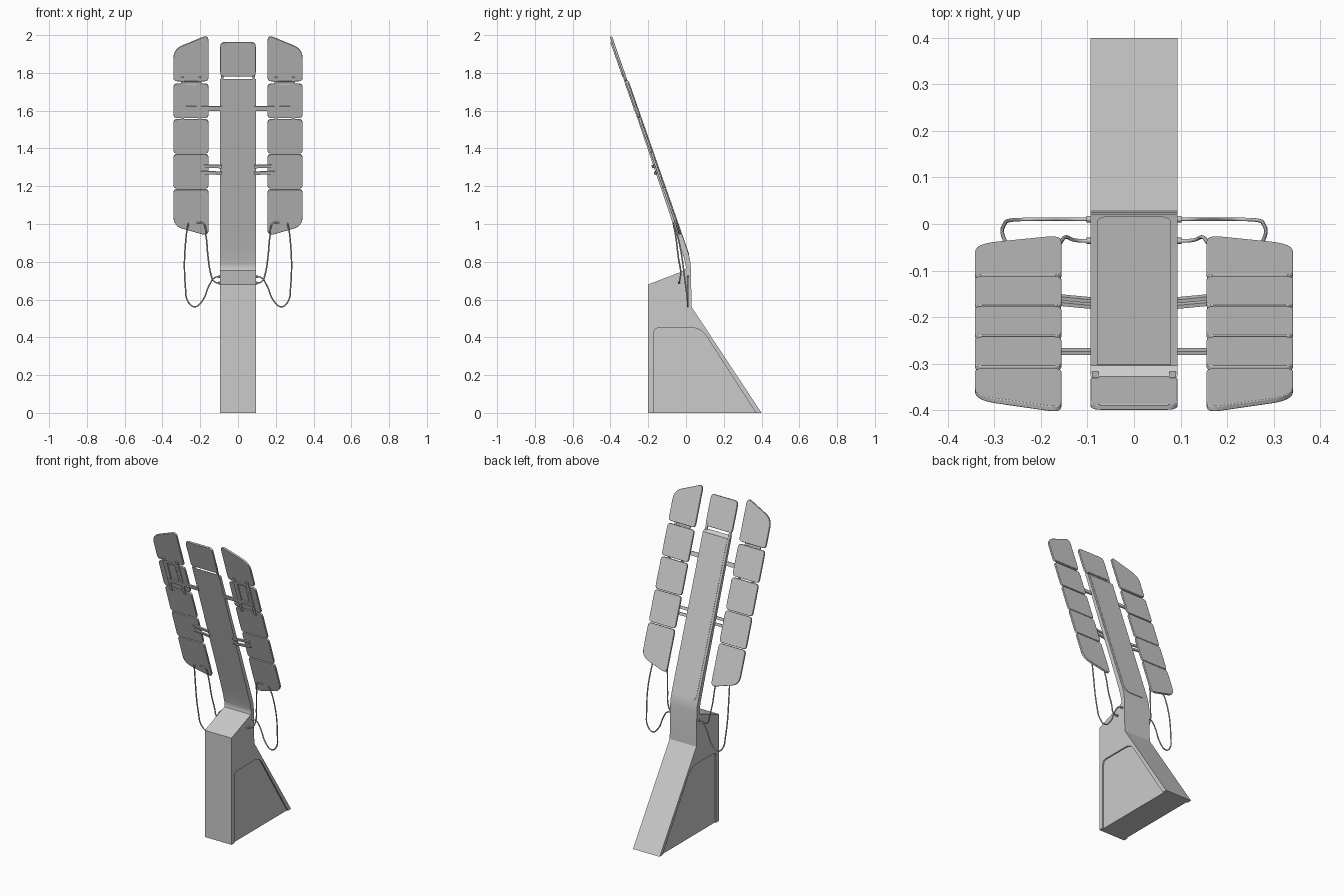
import bpy, bmesh, math
from mathutils import Vector

if "Cube" in bpy.data.objects:
    bpy.data.objects.remove(bpy.data.objects["Cube"])


def rounded(corners, segs=6):
    """Corners are (a, b, radius); returns an outline with filleted corners."""
    out = []
    n = len(corners)
    for i, (a, b, r) in enumerate(corners):
        p = Vector((a, b))
        if r == 0:
            out.append(p)
            continue
        u = (Vector(corners[i - 1][:2]) - p).normalized()
        v = (Vector(corners[(i + 1) % n][:2]) - p).normalized()
        s, e = p + u * r, p + v * r
        for k in range(segs + 1):
            t = k / segs
            out.append(s * (1 - t) ** 2 + p * 2 * t * (1 - t) + e * t * t)
    return out


def tilted(x, z, d):
    """Point on the leaning panel plane, d = distance behind it."""
    return (x, 0.298 - 0.349 * z + 0.944 * d, z + 0.33 * d)


def sideways(y, z, x):
    return (x, y, z)


def prism(name, outline, lo, hi, place, mirror=False, bevel=0.0):
    bm = bmesh.new()
    a = [bm.verts.new(place(p[0], p[1], lo)) for p in outline]
    b = [bm.verts.new(place(p[0], p[1], hi)) for p in outline]
    bm.faces.new(a)
    bm.faces.new(b[::-1])
    n = len(a)
    for i in range(n):
        j = (i + 1) % n
        bm.faces.new((a[i], b[i], b[j], a[j]))
    bmesh.ops.recalc_face_normals(bm, faces=bm.faces)
    me = bpy.data.meshes.new(name)
    bm.to_mesh(me)
    bm.free()
    ob = bpy.data.objects.new(name, me)
    bpy.context.collection.objects.link(ob)
    bpy.ops.object.select_all(action='DESELECT')
    ob.select_set(True)
    bpy.context.view_layer.objects.active = ob
    bpy.ops.object.shade_smooth_by_angle(angle=math.radians(30))
    if bevel:
        m = ob.modifiers.new("edge", 'BEVEL')
        m.width, m.segments, m.limit_method = bevel, 2, 'ANGLE'
        m.angle_limit = math.radians(50)
    if mirror:
        ob.modifiers.new("mirror", 'MIRROR')
    return ob


def bar(name, x0, x1, z0, z1, lo, hi, mirror=True):
    return prism(name, [(x0, z0), (x1, z0), (x1, z1), (x0, z1)], lo, hi, tilted, mirror)


def cable(name, pts):
    cu = bpy.data.curves.new(name, 'CURVE')
    cu.dimensions = '3D'
    cu.bevel_depth, cu.bevel_resolution, cu.resolution_u = 0.004, 2, 8
    cu.use_fill_caps = True
    sp = cu.splines.new('BEZIER')
    sp.bezier_points.add(len(pts) - 1)
    for bp, p in zip(sp.bezier_points, pts):
        bp.co = p
        bp.handle_left_type = bp.handle_right_type = 'AUTO'
    ob = bpy.data.objects.new(name, cu)
    bpy.context.collection.objects.link(ob)
    ob.modifiers.new("mirror", 'MIRROR')


# Base, neck and leaning arm as one side profile, open where the side panel sits
inset = rounded([(-0.17, 0, 0), (-0.17, 0.45, 0.03), (0.08, 0.45, 0.05), (0.37, 0, 0)])
body = [(0.40, 0), (0.03, 0.56), (0.025, 0.78), (0.021, 0.815), (0.008, 0.86),
        (-0.304, 1.755), (-0.328, 1.768), (-0.052, 0.95), (-0.028, 0.875),
        (-0.014, 0.83), (-0.004, 0.79), (0.0, 0.77), (-0.004, 0.755),
        (-0.20, 0.68), (-0.20, 0)]
prism("base_and_arm", body + inset, -0.094, 0.094, sideways)
prism("recessed_side_panel", inset, -0.086, 0.086, sideways)

# Thin plate on the back of the arm
prism("arm_back_plate", rounded([(-0.08, 0.835, 0.04), (0.08, 0.835, 0.04),
                                 (0.08, 1.75, 0), (-0.08, 1.75, 0)]),
      0.006, 0.0115, tilted)

# Head panel and its two stubs
prism("head_panel", rounded([(-0.094, 1.785, 0.02), (0.094, 1.785, 0.02),
                             (0.094, 1.965, 0.025), (-0.094, 1.965, 0.025)]),
      -0.013, -0.001, tilted, bevel=0.002)
bar("head_stub", 0.076, 0.09, 1.74, 1.80, -0.009, 0.0)

# Five wing panels per side, with slanted ends
IN, OUT = 0.156, 0.342
wings = [((0.937, 0.035), (0.99, 0.05), 1.184, 1.184)]
wings += [((z, 0.02), (z, 0.02), z + 0.181, z + 0.181) for z in (1.189, 1.374, 1.562)]
wings += [((1.757, 0.02), (1.757, 0.02), 1.925, 2.002)]
for i, ((zi, ri), (zo, ro), to, ti) in enumerate(wings):
    top = i == 4
    prism(f"wing_panel_{i + 1}",
          rounded([(IN, zi, ri), (OUT, zo, ro),
                   (OUT, to, 0.05 if top else 0.02), (IN, ti, 0.035 if top else 0.02)]),
          -0.006, 0.006, tilted, True, 0.002)

# Cross bars from arm to wings
bar("upper_cross_bar", 0.085, 0.30, 1.603, 1.627, -0.013, -0.005)
for k, z in enumerate((1.275, 1.31)):
    prism(f"lower_cross_bar_{k + 1}",
          [(0.085, z - 0.008), (0.20, z - 0.008), (0.20, z + 0.008), (0.085, z + 0.008)],
          -0.011, -0.003, lambda x, w, d: tilted(x, w, d - (0.20 - x) * 0.1), True)

# Rails and bracket frame on the front of the wings
for k, x in enumerate((0.193, 0.287)):
    bar(f"wing_rail_{k + 1}", x, x + 0.016, 1.54, 1.78, -0.011, -0.004)
for k, x in enumerate((0.209, 0.275)):
    bar(f"bracket_upright_{k + 1}", x, x + 0.012, 1.627, 1.755, -0.012, -0.005)
bar("bracket_top", 0.193, 0.303, 1.745, 1.757, -0.012, -0.005)

# Hanging cables
cable("outer_cable", [tilted(0.225, 1.012, -0.012), tilted(0.262, 1.008, -0.014),
                      (0.274, -0.045, 0.94), (0.278, 0.0, 0.66), (0.265, 0.008, 0.59),
                      (0.23, 0.01, 0.562), (0.19, 0.01, 0.592), (0.15, 0.01, 0.68),
                      (0.125, 0.01, 0.715), (0.088, 0.01, 0.722)][1:])
cable("inner_cable", [tilted(0.22, 1.01, -0.01), tilted(0.185, 1.008, -0.014),
                      (0.170, -0.055, 0.94), (0.158, -0.04, 0.82), (0.145, -0.028, 0.74),
                      (0.13, -0.034, 0.70), (0.115, -0.036, 0.69), (0.088, -0.036, 0.688)])
# Cable sockets on the neck
for k, (y, z) in enumerate(((0.01, 0.722), (-0.036, 0.688))):
    ring = [(y + 0.007 * math.cos(a * math.pi / 6), z + 0.007 * math.sin(a * math.pi / 6))
            for a in range(12)]
    prism(f"cable_socket_{k + 1}", ring, 0.088, 0.102, sideways, True)
